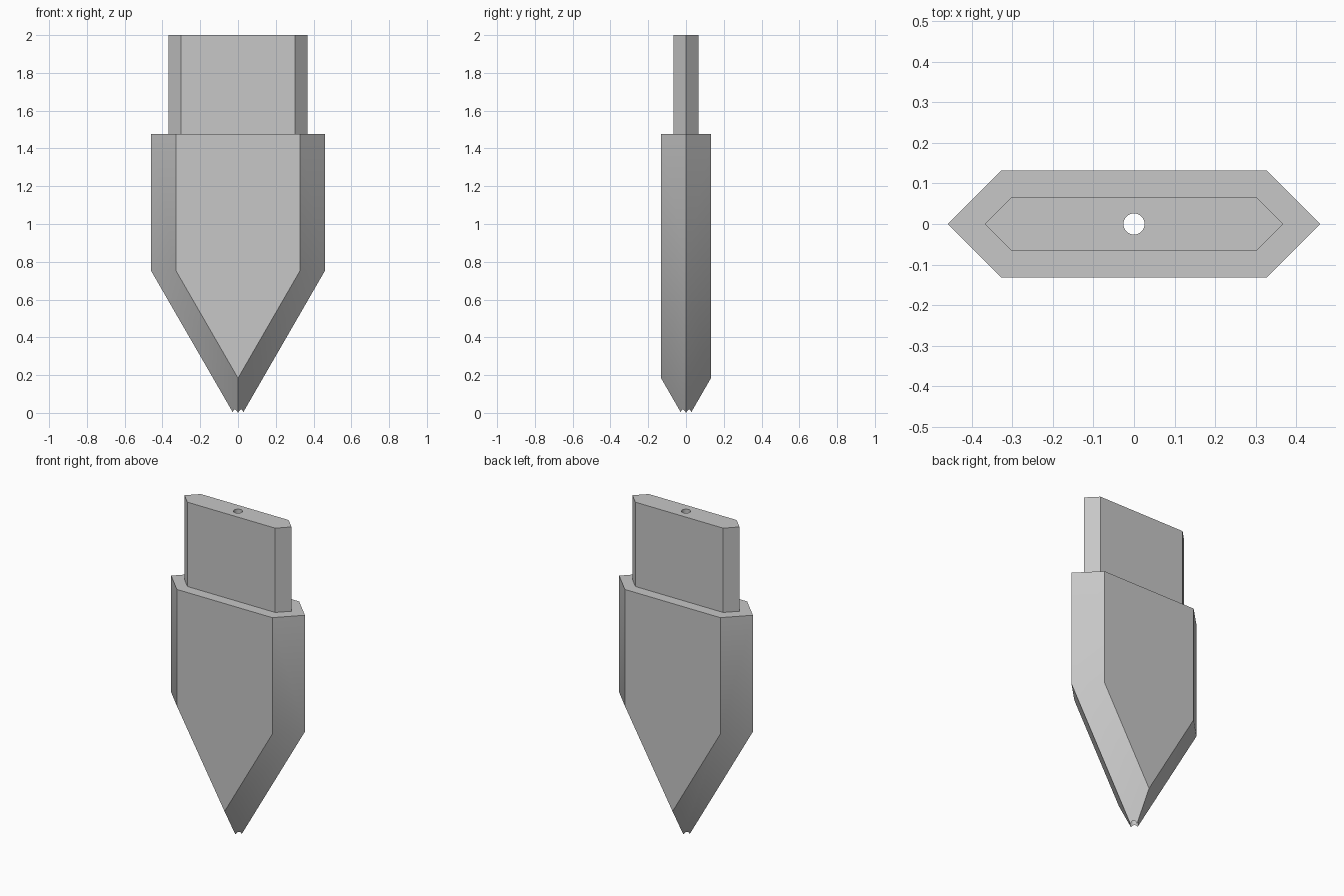
import bpy
import bmesh
import math

default_cube = bpy.data.objects.get("Cube")
if default_cube:
    bpy.data.objects.remove(default_cube, do_unlink=True)

# Plain grey metal
grey = bpy.data.materials.new("grey metal")
grey.use_nodes = True
colour = (0.57, 0.57, 0.57, 1)
grey.diffuse_color = colour
grey.node_tree.nodes["Principled BSDF"].inputs["Base Color"].default_value = colour

SHOULDER = 1.476   # where the narrow tang meets the blade
BEND = 0.752       # where the blade starts to taper
SLOPE = math.tan(math.radians(60))


def hexagonal_bar(name, flat, depth, low, high, pointed=False):
    """Flat bar with 45 degree side edges, optionally tapering to a point."""
    bm = bmesh.new()
    for y in (-depth, 0, depth):
        width = flat + depth - abs(y)
        for x in (-width, width):
            bm.verts.new((x, y, low))
            bm.verts.new((x, y, high))
        if pointed:
            bm.verts.new((0, y, low - width * SLOPE))
    bmesh.ops.convex_hull(bm, input=bm.verts[:])
    bmesh.ops.dissolve_limit(bm, angle_limit=0.02, verts=bm.verts[:], edges=bm.edges[:])
    bmesh.ops.recalc_face_normals(bm, faces=bm.faces[:])
    mesh = bpy.data.meshes.new(name)
    bm.to_mesh(mesh)
    bm.free()
    mesh.materials.append(grey)
    obj = bpy.data.objects.new(name, mesh)
    bpy.context.collection.objects.link(obj)
    return obj


blade = hexagonal_bar("blade", 0.328, 0.132, BEND, SHOULDER, pointed=True)
tang = hexagonal_bar("tang", 0.302, 0.066, SHOULDER, 2.0)

# Bore running through the whole length
bpy.ops.mesh.primitive_cylinder_add(vertices=32, radius=0.026, depth=3, location=(0, 0, 1))
bore = bpy.context.object
bore.name = "bore_cutter"
bore.hide_render = True
bore.data.materials.append(grey)

for part in (blade, tang):
    cut = part.modifiers.new("bore", 'BOOLEAN')
    cut.operation = 'DIFFERENCE'
    cut.solver = 'EXACT'
    cut.object = bore
    bpy.ops.object.select_all(action='DESELECT')
    part.select_set(True)
    bpy.context.view_layer.objects.active = part
    bpy.ops.object.modifier_apply(modifier=cut.name)
    bpy.ops.object.shade_smooth_by_angle(angle=math.radians(30))

bpy.data.objects.remove(bore, do_unlink=True)
